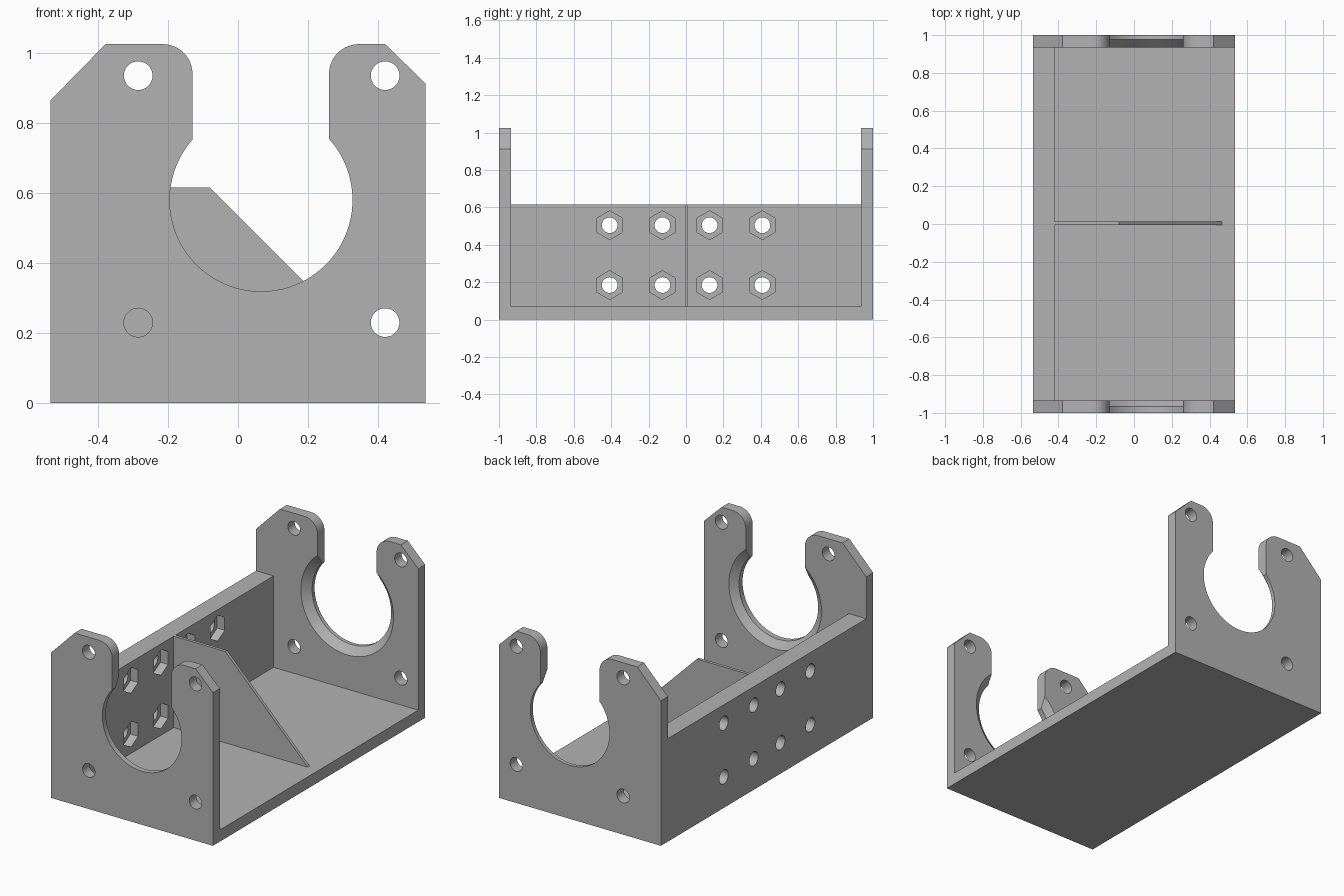
import bpy, bmesh, math

if "Cube" in bpy.data.objects:
    bpy.data.objects.remove(bpy.data.objects["Cube"], do_unlink=True)

grey = bpy.data.materials.new("plain grey")
grey.use_nodes = True
colour = (0.45, 0.45, 0.45, 1)
grey.diffuse_color = colour
grey.node_tree.nodes["Principled BSDF"].inputs["Base Color"].default_value = colour

HALF_X, HALF_Y = 0.535, 1.0
BASE, PLATE, WALL, WALL_TOP = 0.07, 0.065, 0.115, 0.615
INNER_Y = HALF_Y - PLATE
WALL_X = -HALF_X + WALL
BORE_X, BORE_Z, BORE_R = 0.066, 0.58, 0.261


def arc(cx, cz, r, start, end, n):
    """Points on an arc, angles in degrees."""
    angles = [math.radians(start + (end - start) * i / n) for i in range(n + 1)]
    return [(cx + r * math.cos(a), cz + r * math.sin(a)) for a in angles]


def ring(cx, cz, r, n, turn=0):
    return arc(cx, cz, r, turn, turn + 360, n)[:-1]


def add_solid(bm, axis, ring_a, a, ring_b, b):
    """Solid between two equal-length outlines at positions a and b on an axis."""
    def place(p, t):
        return (p[0], t, p[1]) if axis == "y" else (t, p[0], p[1])
    va = [bm.verts.new(place(p, a)) for p in ring_a]
    vb = [bm.verts.new(place(p, b)) for p in ring_b]
    faces = [bm.faces.new(va), bm.faces.new(vb[::-1])]
    for i in range(len(va)):
        j = (i + 1) % len(va)
        faces.append(bm.faces.new((va[i], vb[i], vb[j], va[j])))
    bmesh.ops.recalc_face_normals(bm, faces=faces)


def make(name, solids):
    bm = bmesh.new()
    for solid in solids:
        add_solid(bm, *solid)
    mesh = bpy.data.meshes.new(name)
    bm.to_mesh(mesh)
    bm.free()
    mesh.materials.append(grey)
    obj = bpy.data.objects.new(name, mesh)
    bpy.context.collection.objects.link(obj)
    return obj


def activate(obj):
    bpy.ops.object.select_all(action="DESELECT")
    obj.select_set(True)
    bpy.context.view_layer.objects.active = obj


def cut(obj, solids):
    cutter = make("cutter", solids)
    cutter.hide_render = True
    mod = obj.modifiers.new("cut", "BOOLEAN")
    mod.operation, mod.solver, mod.object = "DIFFERENCE", "EXACT", cutter
    activate(obj)
    bpy.ops.object.modifier_apply(modifier=mod.name)
    bpy.data.objects.remove(cutter, do_unlink=True)


def smooth(obj):
    activate(obj)
    bpy.ops.object.shade_smooth_by_angle(angle=math.radians(30))


def box(x0, x1, y0, y1, z0, z1):
    outline = [(x0, z0), (x1, z0), (x1, z1), (x0, z1)]
    return ("y", outline, y0, outline, y1)


# End plate outline: clipped outer corners, rounded horns, open round bore
neck_l, neck_r, top, fillet = -0.13, 0.26, 1.025, 0.085
a_left = math.degrees(math.acos((neck_l - BORE_X) / BORE_R))
a_right = math.degrees(math.acos((neck_r - BORE_X) / BORE_R))
outline = [(-HALF_X, 0), (-HALF_X, 0.865), (-0.378, top)]
outline += arc(neck_l - fillet, top - fillet, fillet, 90, 0, 12)
outline += arc(BORE_X, BORE_Z, BORE_R, a_left, 360 + a_right, 64)
outline += arc(neck_r + fillet, top - fillet, fillet, 180, 90, 12)
outline += [(0.42, top), (HALF_X, 0.913), (HALF_X, 0)]

# End plates with mounting holes and a chamfer on the inner rim of the bore
for name, side, land in (("front_plate", -1, 0.033), ("back_plate", 1, 0.023)):
    plate = make(name, [("y", outline, side * HALF_Y, outline, side * INNER_Y)])
    holes = []
    for x in (-0.285, 0.42):
        for z in (0.23, 0.935):
            hole = ring(x, z, 0.041, 32)
            holes.append(("y", hole, side * 0.9, hole, side * 1.1))
    cut(plate, holes)
    slope = 0.045 / (PLATE - land)
    wide = ring(BORE_X, BORE_Z, BORE_R + 0.045 + slope * 0.01, 64)
    narrow = ring(BORE_X, BORE_Z, BORE_R - slope * 0.01, 64)
    cut(plate, [("y", wide, side * (INNER_Y - 0.01),
                 narrow, side * (HALF_Y - land + 0.01))])
    smooth(plate)

# Floor between the plates
make("base", [box(-HALF_X, HALF_X, -INNER_Y, INNER_Y, 0, BASE)])

# Side wall with bolt holes and hexagonal nut pockets
wall = make("side_wall", [box(-HALF_X, WALL_X, -INNER_Y, INNER_Y, BASE, WALL_TOP)])
bolts, nuts = [], []
for y in (-0.408, -0.126, 0.126, 0.408):
    for z in (0.185, 0.505):
        bolt, nut = ring(y, z, 0.042, 32), ring(y, z, 0.077, 6, 30)
        bolts.append(("x", bolt, -0.7, bolt, -0.3))
        nuts.append(("x", nut, WALL_X - 0.05, nut, -0.3))
cut(wall, bolts)
cut(wall, nuts)
smooth(wall)

# Thin sloping brace across the middle
slope_outline = [(WALL_X, BASE), (0.465, BASE), (-0.08, WALL_TOP), (WALL_X, WALL_TOP)]
make("brace", [("y", slope_outline, -0.006, slope_outline, 0.012)])
